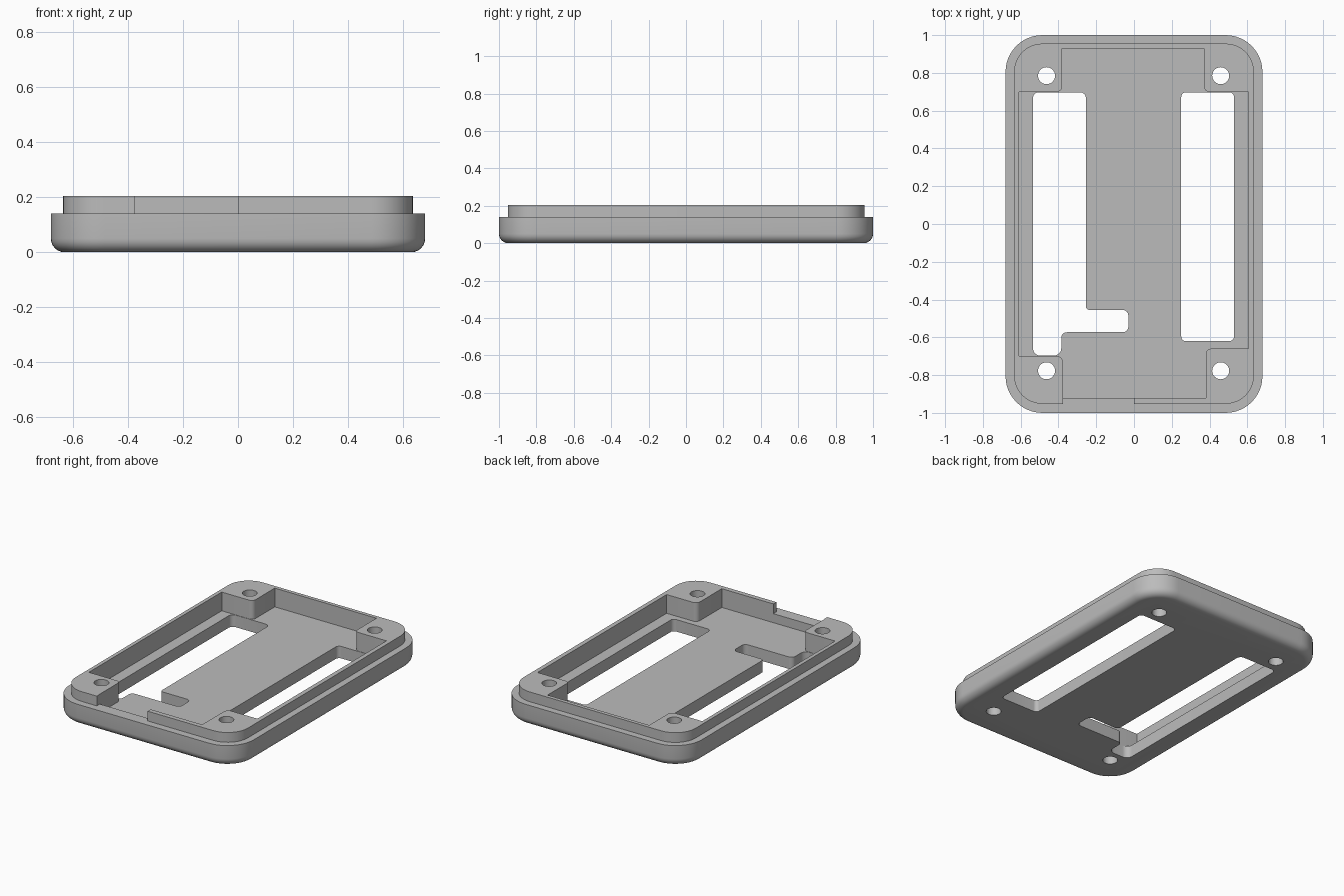
import bpy, bmesh, math
from mathutils import Vector

cube = bpy.data.objects.get("Cube")
if cube:
    bpy.data.objects.remove(cube, do_unlink=True)

grey = bpy.data.materials.new("mid grey")
grey.use_nodes = True
grey.diffuse_color = (0.5, 0.5, 0.5, 1)
grey.node_tree.nodes["Principled BSDF"].inputs["Base Color"].default_value = (0.5, 0.5, 0.5, 1)


def rounded(corners, steps=8):
    """Outline of a right-angled polygon; corners are (x, y, radius)."""
    out = []
    for i, (x, y, r) in enumerate(corners):
        p = Vector((x, y))
        if r == 0:
            out.append(p)
            continue
        u = (Vector(corners[i - 1][:2]) - p).normalized()
        v = (Vector(corners[(i + 1) % len(corners)][:2]) - p).normalized()
        for k in range(steps + 1):
            t = k / steps * math.pi / 2
            out.append(p + r * (u + v) - r * (v * math.cos(t) + u * math.sin(t)))
    return out


def rect(x0, x1, y0, y1, r=0.0, steps=8):
    return rounded([(x0, y0, r), (x1, y0, r), (x1, y1, r), (x0, y1, r)], steps)


def loft(name, rings):
    """Closed solid through (z, outline) rings of equal point count."""
    bm = bmesh.new()
    loops = [[bm.verts.new((p.x, p.y, z)) for p in pts] for z, pts in rings]
    n = len(loops[0])
    for a, b in zip(loops, loops[1:]):
        for i in range(n):
            j = (i + 1) % n
            bm.faces.new((a[i], a[j], b[j], b[i]))
    bm.faces.new(loops[0])
    bm.faces.new(loops[-1])
    bmesh.ops.recalc_face_normals(bm, faces=bm.faces)
    mesh = bpy.data.meshes.new(name)
    bm.to_mesh(mesh)
    bm.free()
    mesh.materials.append(grey)
    obj = bpy.data.objects.new(name, mesh)
    bpy.context.collection.objects.link(obj)
    return obj


def prism(name, outline, z0, z1):
    return loft(name, [(z0, outline), (z1, outline)])


def combine(target, other, operation):
    mod = target.modifiers.new("combine", 'BOOLEAN')
    mod.operation = operation
    mod.solver = 'EXACT'
    mod.object = other
    bpy.context.view_layer.objects.active = target
    bpy.ops.object.modifier_apply(modifier=mod.name)
    bpy.data.objects.remove(other, do_unlink=True)


# Tray body with a rounded bottom edge
rings = []
edge = 0.05
for k in range(7):
    t = k / 6 * math.pi / 2
    d = edge * (1 - math.sin(t))
    rings.append((edge * (1 - math.cos(t)),
                  rect(-0.68 + d, 0.68 - d, -1 + d, 1 - d, 0.195 - d, 12)))
rings.append((0.14, rect(-0.68, 0.68, -1, 1, 0.195, 12)))
tray = loft("case_tray", rings)

# Raised lip, open for a stretch at the front
lip = prism("lip", rect(-0.635, 0.635, -0.952, 0.955, 0.15, 12), 0.1, 0.205)
combine(lip, prism("gap", rect(-0.375, 0.0, -1.1, -0.85), 0.05, 0.3), 'DIFFERENCE')
combine(tray, lip, 'UNION')

# Cavity that leaves four corner posts
f = 0.03
cavity = rounded([
    (-0.61, 0.70, 0), (-0.38, 0.70, f), (-0.38, 0.93, 0), (0.37, 0.93, 0),
    (0.37, 0.70, f), (0.605, 0.70, 0), (0.605, -0.66, 0), (0.38, -0.66, f),
    (0.38, -0.92, 0), (-0.377, -0.92, 0), (-0.377, -0.70, f), (-0.61, -0.70, 0)])
combine(tray, prism("cavity", cavity, 0.08, 0.3), 'DIFFERENCE')

# Slots through the floor
left_slot = rounded([
    (-0.535, 0.697, f), (-0.255, 0.697, f), (-0.255, -0.455, 0.02), (-0.03, -0.455, f),
    (-0.03, -0.573, f), (-0.385, -0.573, f), (-0.385, -0.697, 0.04), (-0.535, -0.697, 0.04)])
combine(tray, prism("notched_slot", left_slot, -0.1, 0.1), 'DIFFERENCE')
combine(tray, prism("plain_slot", rect(0.25, 0.53, -0.62, 0.697, 0.025), -0.1, 0.1), 'DIFFERENCE')

# Screw holes through the posts
r = 0.045
for x in (-0.463, 0.459):
    for y in (-0.777, 0.785):
        hole = rect(x - r, x + r, y - r, y + r, r * 0.999)
        combine(tray, prism("screw_hole", hole, -0.1, 0.3), 'DIFFERENCE')

bpy.ops.object.select_all(action='DESELECT')
tray.select_set(True)
bpy.context.view_layer.objects.active = tray
bpy.ops.object.shade_smooth_by_angle(angle=math.radians(30))
